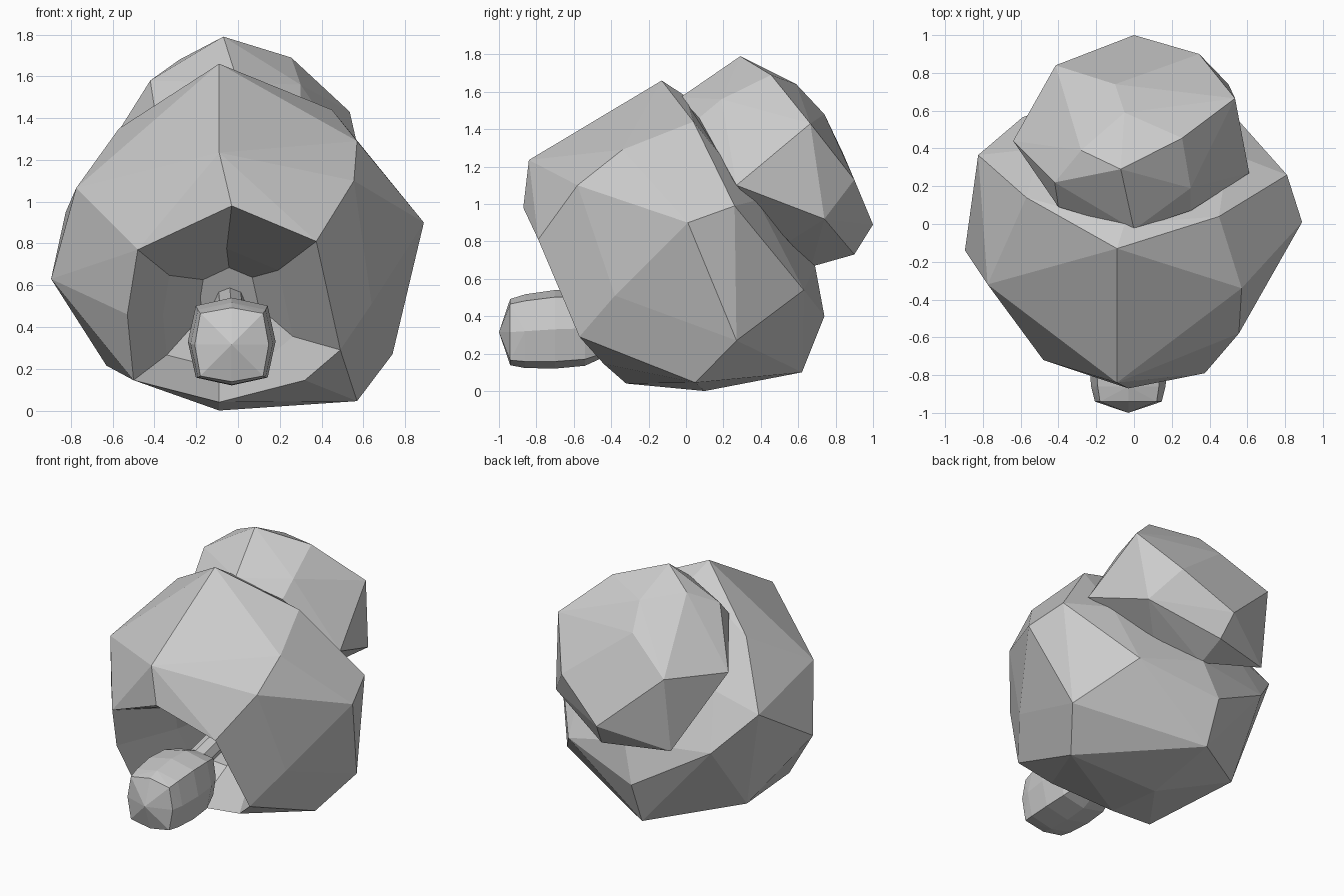
import bpy, bmesh, math
from mathutils import Vector

if "Cube" in bpy.data.objects:
    bpy.data.objects.remove(bpy.data.objects["Cube"])


def hull(points):
    bm = bmesh.new()
    for p in points:
        bm.verts.new(p)
    bmesh.ops.convex_hull(bm, input=bm.verts)
    loose = [v for v in bm.verts if not v.link_faces]
    bmesh.ops.delete(bm, geom=loose, context='VERTS')
    return bm


def finish(bm, name):
    bmesh.ops.dissolve_limit(bm, angle_limit=math.radians(3), verts=bm.verts, edges=bm.edges)
    bmesh.ops.recalc_face_normals(bm, faces=bm.faces)
    me = bpy.data.meshes.new(name)
    bm.to_mesh(me)
    bm.free()
    ob = bpy.data.objects.new(name, me)
    bpy.context.collection.objects.link(ob)
    return ob


# Faceted bell body: rim of the mouth, front ring, widest ring, back ring, back face
rim = [(-.03, -.87, .98), (.375, -.79, .81), (.49, -.57, .29), (.32, -.44, .145),
       (-.09, -.32, .04), (-.50, -.44, .145), (-.53, -.60, .46), (-.48, -.72, .77)]
front = [(-.09, -.84, 1.235), (.555, -.58, 1.10), (.64, -.38, .51), (.57, .05, .045),
         (-.09, .10, 0), (-.63, .22, .215), (-.895, -.14, .63), (-.775, -.32, 1.065)]
middle = [(.57, -.34, 1.29), (.89, .01, .90), (.74, .27, .27), (-.09, .62, .10)]
back = [(-.09, -.13, 1.66), (.45, .04, 1.44), (.81, .26, .99), (.48, .63, .54),
        (-.09, .74, .40), (-.59, .565, .69), (-.825, .365, .95), (-.57, .14, 1.35)]
back_face = [(-.05, 0, 1.575), (0, .69, .67), (.5, .38, 1.02), (-.5, .40, 1.05)]
bm = hull(rim + front + middle + back + back_face)

# Hollow mouth: open the rim, then step the edge inward twice and close it
rim_set = [Vector(p) for p in rim]
mouth = [f for f in bm.faces
         if all(any((v.co - r).length < 1e-4 for r in rim_set) for v in f.verts)]
bmesh.ops.delete(bm, geom=mouth, context='FACES')
edges = [e for e in bm.edges if e.is_boundary]
start = sum(rim_set, Vector()) / len(rim_set)
for centre, scale in ((-.07, -.16, .455), .61), ((-.05, .03, .54), .45):
    ret = bmesh.ops.extrude_edge_only(bm, edges=edges)["geom"]
    edges = [e for e in ret if isinstance(e, bmesh.types.BMEdge) and e.is_boundary]
    for v in [g for g in ret if isinstance(g, bmesh.types.BMVert)]:
        v.co = Vector(centre) + (v.co - start) * scale
    start = Vector(centre)
bmesh.ops.holes_fill(bm, edges=edges, sides=0)
finish(bm, "bell_body")

# Faceted cap on the back
cap = [(-.07, .29, 1.79), (.255, .455, 1.69), (.535, .665, 1.43), (.61, .27, 1.10),
       (.30, .19, 1.56), (-.28, .39, 1.68), (-.42, .22, 1.58), (-.40, .09, 1.45),
       (0, -.03, 1.57), (.30, .07, 1.46), (-.02, .11, 1.65), (-.64, .44, 1.23),
       (-.415, .84, 1.27), (0, 1.0, .89), (.345, .90, 1.13), (.50, .74, .92),
       (.03, .90, .73), (0, .67, .665), (-.42, .77, .74), (-.05, .59, 1.64),
       (-.10, .74, 1.48), (.3, .55, .8)]
finish(hull(cap), "back_cap")

# Rounded clapper: eight-sided sections along y with pointed ends
pts = [(-.03, -1.0, .315), (-.03, -.34, .34)]
for y, corner, mid, z in ((-.94, .15, .177, .315), (-.86, .162, .197, .32),
                          (-.70, .172, .21, .33), (-.54, .165, .2, .335), (-.42, .13, .15, .34)):
    for i in (-1, 0, 1):
        for j in (-1, 0, 1):
            if i or j:
                r = corner if i and j else mid
                pts.append((-.03 + i * r, y, z + j * r))
finish(hull(pts), "clapper")

# Stem joining the clapper to the inside of the bell
a, b = Vector((-.03, -.5, .40)), Vector((-.04, .05, .52))
bpy.ops.mesh.primitive_cylinder_add(vertices=8, radius=.075, depth=(b - a).length,
                                    location=(a + b) / 2,
                                    rotation=(b - a).to_track_quat('Z', 'Y').to_euler())
bpy.context.object.name = "stem"
